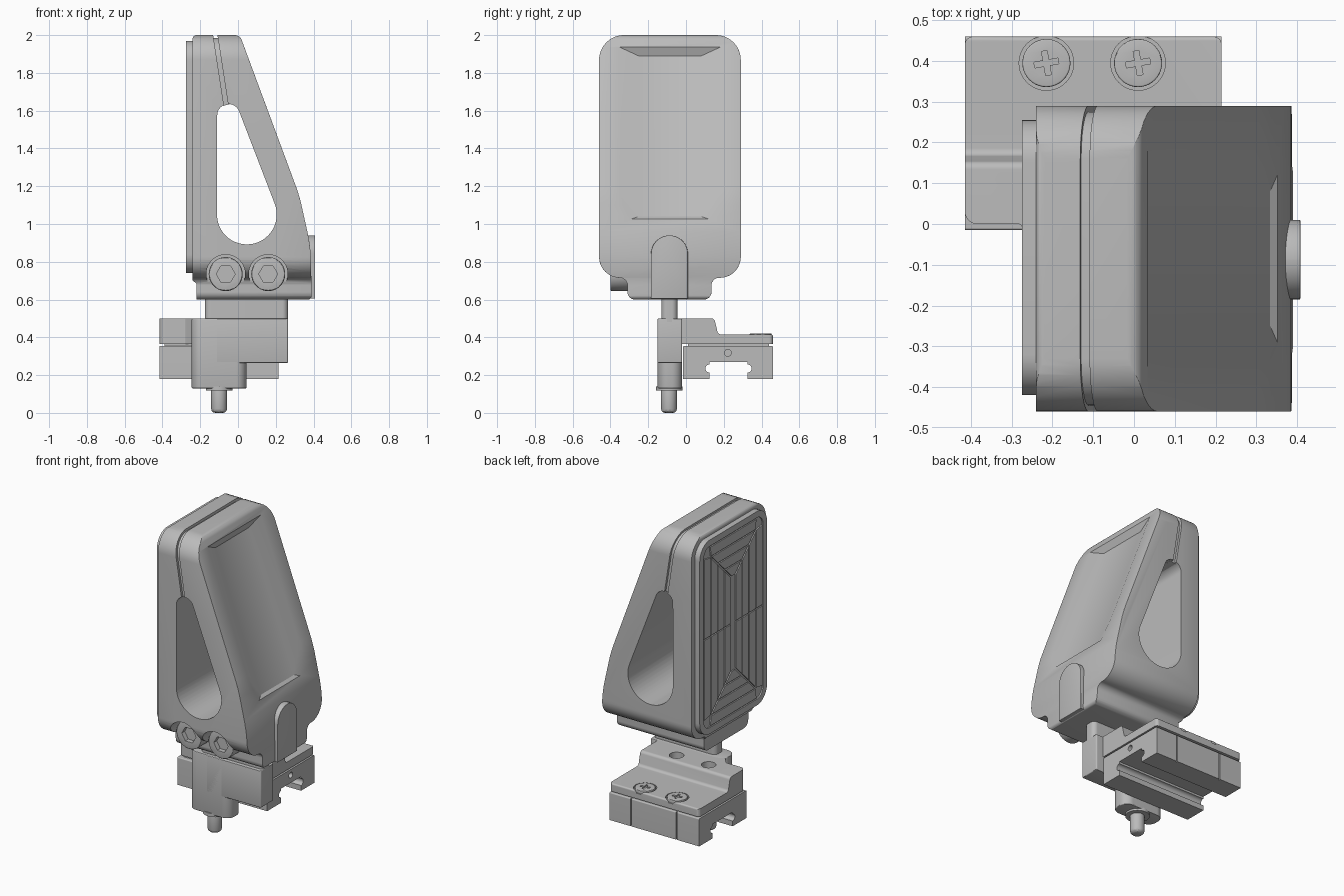
import bpy, bmesh, math
from mathutils import Vector, Matrix

if "Cube" in bpy.data.objects:
    bpy.data.objects.remove(bpy.data.objects["Cube"])

grey = bpy.data.materials.new("neutral_grey")
grey.use_nodes = True
grey.diffuse_color = (0.5, 0.5, 0.5, 1)
grey.node_tree.nodes["Principled BSDF"].inputs["Base Color"].default_value = (0.5, 0.5, 0.5, 1)
parts = []


def finish(name, bm, keep=True):
    bmesh.ops.recalc_face_normals(bm, faces=bm.faces)
    mesh = bpy.data.meshes.new(name)
    bm.to_mesh(mesh)
    bm.free()
    mesh.materials.append(grey)
    ob = bpy.data.objects.new(name, mesh)
    bpy.context.collection.objects.link(ob)
    if keep:
        parts.append(ob)
    return ob


def fillet(corners, steps=8):
    """Round each (a, b, radius) corner with an arc."""
    out = []
    for i, c in enumerate(corners):
        p = Vector(c[:2])
        r = c[2] if len(c) > 2 else 0
        if not r:
            out.append(p)
            continue
        u = (Vector(corners[i - 1][:2]) - p).normalized()
        v = (Vector(corners[(i + 1) % len(corners)][:2]) - p).normalized()
        half = u.angle(v) / 2
        a, b = p + u * r / math.tan(half), p + v * r / math.tan(half)
        mid = p + (u + v).normalized() * r / math.sin(half)
        out += [mid + (a.lerp(b, k / steps) - mid).normalized() * r for k in range(steps + 1)]
    return out


def place(axis, a, b, d):
    return {"x": (d, a, b), "y": (a, d, b), "z": (a, b, d)}[axis]


def prism(name, axis, corners, lo, hi, keep=True, bevel=0):
    bm = bmesh.new()
    pts = fillet(corners)
    ends = [[bm.verts.new(place(axis, p[0], p[1], d)) for p in pts] for d in (lo, hi)]
    for ring in ends:
        bm.faces.new(ring)
    for i in range(len(pts)):
        j = (i + 1) % len(pts)
        bm.faces.new((ends[0][i], ends[0][j], ends[1][j], ends[1][i]))
    ob = finish(name, bm, keep)
    if bevel:
        soften(ob, bevel)
    return ob


def rect(a0, b0, a1, b1, r=0.0):
    return [(a0, b0, r), (a1, b0, r), (a1, b1, r), (a0, b1, r)]


def disc(name, axis, a, b, r, lo, hi, keep=True, sides=40, bevel=0):
    pts = [(a + r * math.cos(math.tau * k / sides), b + r * math.sin(math.tau * k / sides))
           for k in range(sides)]
    return prism(name, axis, pts, lo, hi, keep, bevel)


def hull(name, points):
    bm = bmesh.new()
    for p in points:
        bm.verts.new(p)
    bmesh.ops.convex_hull(bm, input=bm.verts[:])
    return finish(name, bm, False)


def apply_modifiers(ob):
    dg = bpy.context.evaluated_depsgraph_get()
    mesh = bpy.data.meshes.new_from_object(ob.evaluated_get(dg))
    ob.modifiers.clear()
    ob.data = mesh


def soften(ob, width):
    m = ob.modifiers.new("Bevel", "BEVEL")
    m.width, m.segments, m.limit_method, m.angle_limit = width, 3, "ANGLE", math.radians(40)
    apply_modifiers(ob)


def combine(ob, tool, operation="DIFFERENCE"):
    m = ob.modifiers.new("Boolean", "BOOLEAN")
    m.operation, m.object, m.solver = operation, tool, "EXACT"
    apply_modifiers(ob)
    bpy.data.objects.remove(tool)


# Wedge housing: side profile intersected with the rounded face outline
housing = prism("wedge_housing", "y", [
    (-0.24, 2.0, 0.02), (0.01, 2.0, 0.04), (0.325, 1.15, 0.8), (0.385, 0.88, 0.8),
    (0.39, 0.6, 0.02), (-0.22, 0.6), (-0.22, 0.685), (-0.24, 0.7)], -0.46, 0.29)
outline = prism("outline_tool", "x", [
    (-0.46, 2.0, 0.13), (0.29, 2.0, 0.13), (0.29, 0.715, 0.11), (0.135, 0.715, 0.04),
    (0.135, 0.6, 0.04), (-0.31, 0.6, 0.04), (-0.31, 0.715, 0.04), (-0.46, 0.715, 0.11)],
    -0.5, 0.6, False)
combine(housing, outline, "INTERSECT")
soften(housing, 0.01)

# Teardrop window through the housing
rim = []
for cx, cz, r in ((-0.05, 1.575, 0.06), (0.047, 1.05, 0.158)):
    for k in range(48):
        t = math.tau * k / 48
        rim += [(cx + r * math.cos(t), y, cz + r * math.sin(t)) for y in (-0.6, 0.5)]
combine(housing, hull("window_tool", rim))

# Shallow dish on the sloping face
normal = Vector((0.937, 0, 0.349))
dish = []
for y0, y1, z0, z1, lift in ((-0.39, 0.22, 0.99, 1.95, 0.012), (-0.25, 0.08, 1.05, 1.9, -0.03)):
    dish += [Vector((0.02 + (1.97 - z) * 0.372, y, z)) + normal * lift
             for y in (y0, y1) for z in (z0, z1)]
combine(housing, hull("dish_tool", dish))

# Parting groove above the window, with a set-back core
combine(housing, prism("groove_tool", "y", [
    (-0.135, 2.02), (-0.112, 2.02), (-0.047, 1.6), (-0.07, 1.6)], -0.6, 0.5, False))
core = prism("groove_core", "y", [
    (-0.14, 1.985), (-0.1, 1.985), (-0.045, 1.634), (-0.08, 1.625)], -0.5, 0.4)
combine(core, prism("core_tool", "x", rect(-0.445, 1.0, 0.275, 1.985, 0.115), -0.4, 0.3, False),
        "INTERSECT")

# Socket screws in scalloped pockets
for n, x in enumerate((-0.065, 0.16)):
    combine(housing, disc("pocket_tool", "y", x, 0.735, 0.103, -0.6, -0.315, False))
    head = disc(f"socket_screw_{n + 1}", "y", x, 0.735, 0.09, -0.4, -0.3, bevel=0.008)
    combine(head, disc("hex_tool", "y", x, 0.735, 0.05, -0.5, -0.37, False, 6))

# Arched tab at the foot of the slope
prism("arched_tab", "x", rect(-0.185, 0.605, 0.01, 0.94, 0.002)[:2]
      + [(0.01, 0.94, 0.097), (-0.185, 0.94, 0.097)], 0.33, 0.408, bevel=0.015)

# Grip pad with mitred concentric ribs
Y0, Y1, Z0, Z1 = -0.42, 0.255, 0.74, 1.97
pad = prism("grip_pad", "x", rect(Y0, Z0, Y1, Z1, 0.1), -0.275, -0.23)
combine(pad, prism("pad_tool", "x", rect(Y0 + 0.04, Z0 + 0.04, Y1 - 0.04, Z1 - 0.04, 0.06),
                   -0.3, -0.267, False))
cy, cz = (Y0 + Y1) / 2, (Z0 + Z1) / 2
hw, hh, gap, step = (Y1 - Y0) / 2 - 0.048, (Z1 - Z0) / 2 - 0.048, 0.008, 0.068
for ring in range(4):
    w, h = hw - ring * step, hh - ring * step
    iw, ih = w - step + gap, h - step + gap
    cut = 0.05 if ring == 0 else 0
    for s in (-1, 1):
        prism(f"pad_end_rib_{ring}_{s}", "x", [
            (cy - w + gap + cut, cz + s * h), (cy + w - gap - cut, cz + s * h),
            (cy + iw - gap, cz + s * ih), (cy - iw + gap, cz + s * ih)], -0.275, -0.264)
        for t in (-1, 1):
            prism(f"pad_side_rib_{ring}_{s}_{t}", "x", [
                (cy + s * w, cz + t * gap / 2), (cy + s * w, cz + t * (h - gap - cut)),
                (cy + s * iw, cz + t * (ih - gap)), (cy + s * iw, cz + t * gap / 2)],
                -0.275, -0.264)

# Neck, support block and adjuster barrel
prism("neck_plate", "z", rect(-0.175, -0.13, 0.265, -0.045, 0.03), 0.48, 0.62)
prism("support_block", "z", rect(-0.12, -0.15, 0.265, -0.02, 0.008), 0.265, 0.5, bevel=0.005)
prism("adjuster_barrel", "z", rect(-0.245, -0.15, 0.045, -0.02, 0.055), 0.13, 0.5, bevel=0.005)
disc("barrel_collar", "z", -0.1, -0.088, 0.07, 0.118, 0.14)
disc("adjuster_pin", "z", -0.1, -0.09, 0.042, 0, 0.15, bevel=0.022)

# Stepped bracket
bracket = prism("stepped_bracket", "x", [
    (-0.06, 0.5), (0.15, 0.5, 0.02), (0.17, 0.415, 0.02), (0.46, 0.415, 0.01),
    (0.46, 0.365), (-0.06, 0.365)], -0.415, 0.215)
combine(bracket, prism("plan_tool", "z", [
    (-0.415, 0, 0.03), (-0.28, 0, 0.01), (-0.24, -0.05), (0.215, -0.05),
    (0.215, 0.46, 0.02), (-0.415, 0.46, 0.02)], 0.2, 0.6, False), "INTERSECT")
for n, x in enumerate((-0.215, 0.01)):
    combine(bracket, disc("recess_tool", "z", x, 0.395, 0.067, 0.4, 0.5, False))
    combine(bracket, disc("bolt_hole_tool", "z", x, 0.08, 0.042, 0.43, 0.6, False))
    screw = disc(f"cross_screw_{n + 1}", "z", x, 0.395, 0.059, 0.38, 0.42, bevel=0.004)
    for turn in (10, 100):
        slot = prism("slot_tool", "z", rect(-0.03, -0.007, 0.03, 0.007), 0.411, 0.5, False)
        slot.data.transform(Matrix.Translation((x, 0.395, 0))
                            @ Matrix.Rotation(math.radians(turn), 4, "Z"))
        combine(screw, slot)

# Rail clamp with grooved channel
prism("clamp_shim", "z", rect(-0.39, 0.01, 0.19, 0.44), 0.345, 0.375)
clamp = prism("rail_clamp", "x", [
    (-0.015, 0.355, 0.006), (0.46, 0.355, 0.006), (0.46, 0.18), (0.325, 0.18),
    (0.325, 0.27), (0.125, 0.27), (0.125, 0.18), (-0.015, 0.18)], -0.415, 0.215)
for y in (0.125, 0.325):
    combine(clamp, disc("rail_groove_tool", "x", y, 0.235, 0.022, -0.5, 0.3, False, 24))
combine(clamp, disc("pin_hole_tool", "x", 0.222, 0.318, 0.018, 0.17, 0.3, False, 24))
for x in (-0.26, 0.06):
    combine(clamp, prism("seam_tool", "z", rect(x, 0.452, x + 0.008, 0.5), 0.1, 0.4, False))

# Smooth curved surfaces, keep hard edges
for ob in parts:
    bpy.ops.object.select_all(action="DESELECT")
    ob.select_set(True)
    bpy.context.view_layer.objects.active = ob
    bpy.ops.object.shade_smooth_by_angle(angle=math.radians(30))
